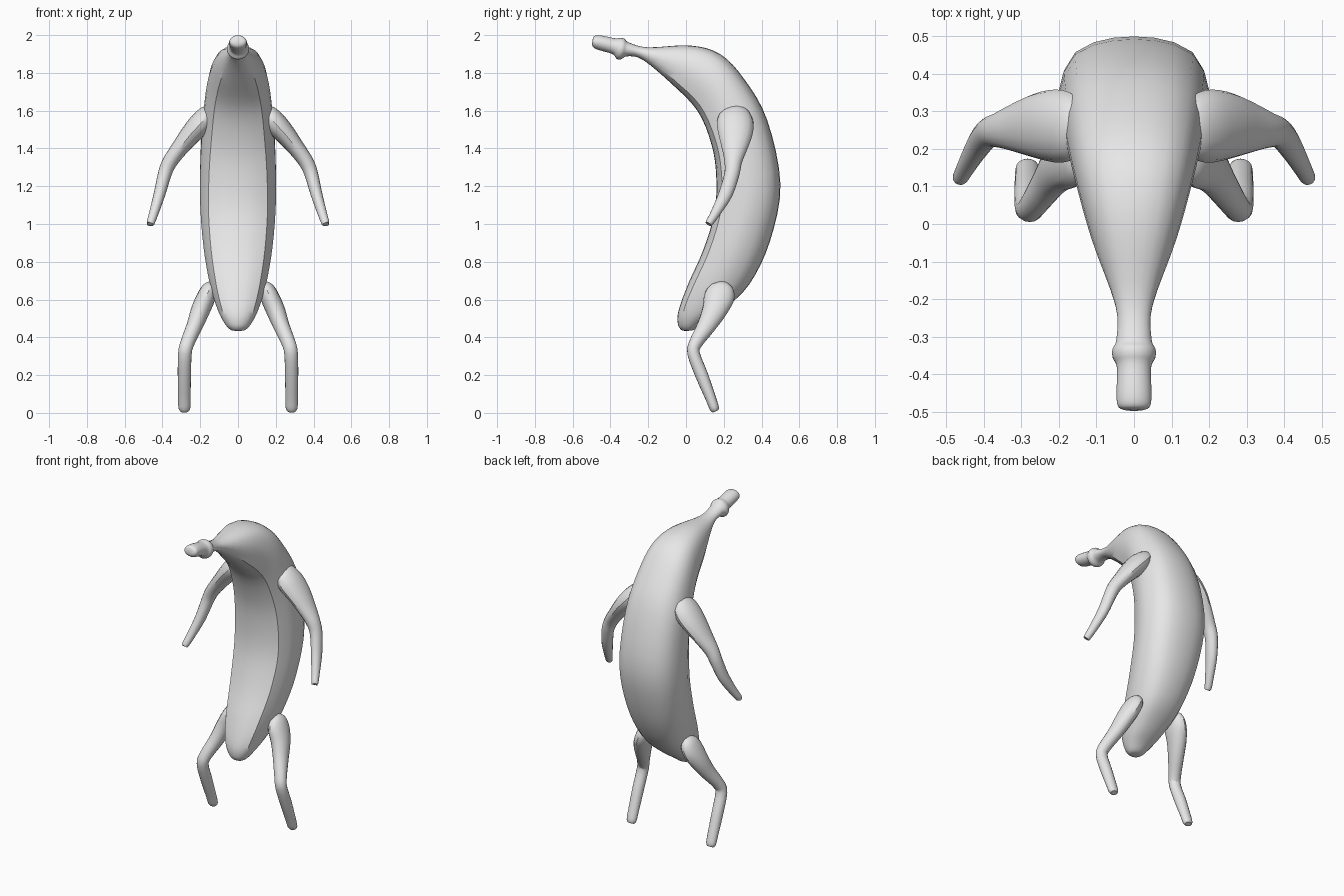
import bpy, bmesh, math
from mathutils import Vector

skin = bpy.data.materials.new("plain grey")
skin.diffuse_color = (0.8, 0.8, 0.8, 1)


def smooth_path(rows, steps):
    """Catmull-Rom interpolation through rows of numbers."""
    out = []
    for i in range(len(rows) - 1):
        a, b = rows[max(i - 1, 0)], rows[i]
        c, d = rows[i + 1], rows[min(i + 2, len(rows) - 1)]
        for s in range(steps):
            t = s / steps
            out.append([0.5 * (2 * q + (r - p) * t + (2 * p - 5 * q + 4 * r - w) * t * t
                               + (3 * q - p - 3 * r + w) * t ** 3)
                        for p, q, r, w in zip(a, b, c, d)])
    return out + [list(rows[-1])]


def loft(name, rings):
    """Skin a list of equal rings and cap both ends."""
    bm = bmesh.new()
    vs = [[bm.verts.new(p) for p in ring] for ring in rings]
    n = len(rings[0])
    for a, b in zip(vs, vs[1:]):
        for i in range(n):
            bm.faces.new((a[i], a[(i + 1) % n], b[(i + 1) % n], b[i]))
    bm.faces.new(vs[0])
    bm.faces.new(vs[-1])
    bmesh.ops.recalc_face_normals(bm, faces=bm.faces)
    me = bpy.data.meshes.new(name)
    bm.to_mesh(me)
    bm.free()
    me.materials.append(skin)
    ob = bpy.data.objects.new(name, me)
    bpy.context.collection.objects.link(ob)
    bpy.context.view_layer.objects.active = ob
    ob.select_set(True)
    bpy.ops.object.shade_smooth_by_angle(angle=math.radians(32))
    ob.select_set(False)
    return ob


# Curved body: outer edge (y, z), inner edge (y, z), half width
BODY = [
    (-0.495, 1.975, -0.498, 1.95, 0.022),
    (-0.485, 1.995, -0.49, 1.935, 0.042),
    (-0.45, 1.998, -0.465, 1.922, 0.047),
    (-0.375, 1.983, -0.39, 1.90, 0.046),
    (-0.345, 1.985, -0.367, 1.875, 0.057),
    (-0.325, 1.98, -0.345, 1.872, 0.058),
    (-0.30, 1.96, -0.31, 1.888, 0.047),
    (-0.20, 1.935, -0.23, 1.87, 0.05),
    (0.02, 1.945, -0.085, 1.75, 0.115),
    (0.18, 1.90, 0.06, 1.60, 0.158),
    (0.31, 1.765, 0.135, 1.42, 0.182),
    (0.43, 1.55, 0.16, 1.25, 0.198),
    (0.50, 1.21, 0.15, 1.06, 0.203),
    (0.445, 0.91, 0.09, 0.86, 0.185),
    (0.335, 0.68, 0.01, 0.68, 0.15),
    (0.20, 0.55, -0.04, 0.54, 0.108),
    (0.10, 0.48, -0.043, 0.47, 0.072),
    (0.05, 0.443, -0.025, 0.44, 0.042),
    (0.02, 0.435, -0.005, 0.434, 0.015),
]
# Half of the ridged cross-section: (side, depth from inner to outer edge)
RIDGED = [(0, 0), (0.27, 0.01), (0.53, 0.04), (0.77, 0.10), (0.92, 0.28), (0.99, 0.45),
          (0.99, 0.58), (0.92, 0.74), (0.77, 0.88), (0.53, 0.955), (0.27, 0.99), (0, 1)]


def body_ring(oy, oz, iy, iz, hw):
    ridge = min(max((hw - 0.055) / 0.07, 0), 1)
    half = []
    for k, (s, t) in enumerate(RIDGED):
        a = math.pi * k / (len(RIDGED) - 1)
        s = s * ridge + math.sin(a) * (1 - ridge)
        t = t * ridge + (1 - math.cos(a)) / 2 * (1 - ridge)
        half.append((s * hw, iy + (oy - iy) * t, iz + (oz - iz) * t))
    return half + [(-x, y, z) for x, y, z in half[-2:0:-1]]


loft("body", [body_ring(*row) for row in smooth_path(BODY, 4)])

# Limbs: centre (x, y, z), half depth, half thickness
ARM = [
    (0.135, 0.24, 1.61, 0.04, 0.025),
    (0.155, 0.25, 1.585, 0.08, 0.05),
    (0.195, 0.26, 1.535, 0.097, 0.062),
    (0.25, 0.262, 1.475, 0.090, 0.055),
    (0.31, 0.257, 1.40, 0.068, 0.045),
    (0.36, 0.25, 1.33, 0.047, 0.04),
    (0.388, 0.243, 1.265, 0.04, 0.036),
    (0.415, 0.21, 1.16, 0.037, 0.031),
    (0.445, 0.157, 1.06, 0.026, 0.025),
    (0.463, 0.123, 1.005, 0.02, 0.021),
    (0.465, 0.12, 1.0, 0.014, 0.015),
]
LEG = [
    (0.135, 0.195, 0.685, 0.03, 0.02),
    (0.15, 0.19, 0.66, 0.065, 0.04),
    (0.17, 0.175, 0.61, 0.08, 0.05),
    (0.20, 0.15, 0.54, 0.066, 0.05),
    (0.23, 0.108, 0.46, 0.05, 0.043),
    (0.268, 0.052, 0.37, 0.036, 0.037),
    (0.281, 0.04, 0.315, 0.033, 0.036),
    (0.284, 0.083, 0.2, 0.034, 0.035),
    (0.284, 0.13, 0.08, 0.028, 0.033),
    (0.284, 0.15, 0.025, 0.025, 0.031),
    (0.284, 0.157, 0.008, 0.016, 0.02),
]


def limb(name, rows, side):
    rows = smooth_path(rows, 3)
    rings = []
    for i, (x, y, z, depth, thick) in enumerate(rows):
        d = (Vector(rows[min(i + 1, len(rows) - 1)][:3]) - Vector(rows[max(i - 1, 0)][:3])).normalized()
        u = (Vector((0, 1, 0)) - d * d.y).normalized()
        v = d.cross(u)
        ring = []
        for k in range(16):
            a = math.tau * k / 16
            p = Vector((x, y, z)) + u * math.cos(a) * depth + v * math.sin(a) * thick
            ring.append((p.x * side, p.y, p.z))
        rings.append(ring)
    loft(name, rings)


for side, label in ((1, "right"), (-1, "left")):
    limb(label + "_arm", ARM, side)
    limb(label + "_leg", LEG, side)
